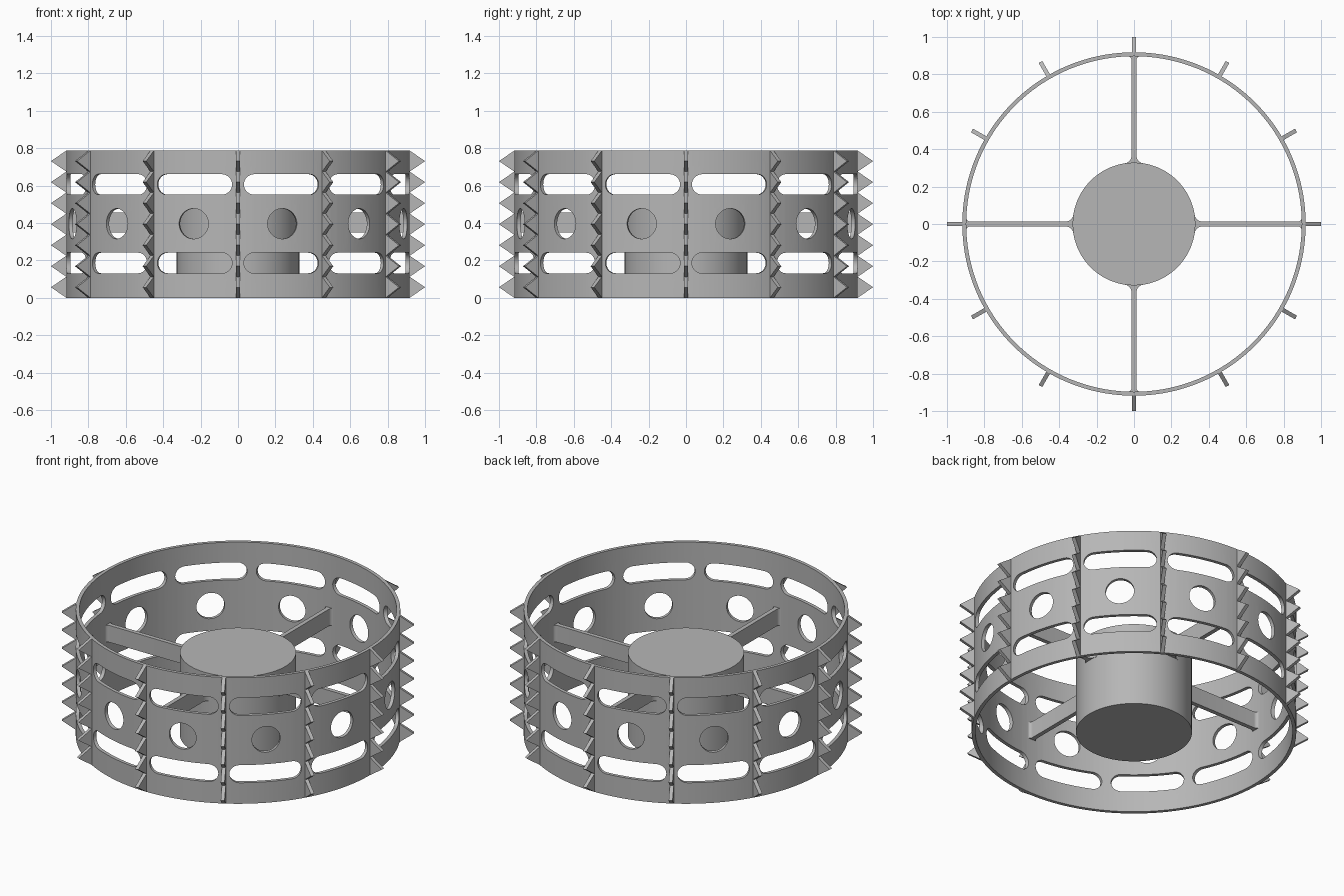
import bpy, bmesh
from math import pi, sin, cos, radians
from mathutils import Matrix, Vector

if "Cube" in bpy.data.objects:
    bpy.data.objects.remove(bpy.data.objects["Cube"])

HEIGHT, R_OUT, R_IN, HUB_R = 0.787, 0.918, 0.897, 0.328
SECTORS, TEETH = 12, 7

steel = bpy.data.materials.new("grey steel")
steel.use_nodes = True
grey = (0.47, 0.47, 0.47, 1)
steel.diffuse_color = grey
steel.node_tree.nodes["Principled BSDF"].inputs["Base Color"].default_value = grey


def finish(name, bm):
    bmesh.ops.recalc_face_normals(bm, faces=bm.faces)
    mesh = bpy.data.meshes.new(name)
    bm.to_mesh(mesh)
    bm.free()
    mesh.materials.append(steel)
    ob = bpy.data.objects.new(name, mesh)
    bpy.context.collection.objects.link(ob)
    return ob


def smooth(ob):
    bpy.ops.object.select_all(action='DESELECT')
    ob.select_set(True)
    bpy.context.view_layer.objects.active = ob
    bpy.ops.object.shade_smooth_by_angle(angle=radians(30))


def prism(bm, points, offset, matrix=Matrix()):
    """Extrude a closed outline of 3D points along an offset."""
    offset = Vector(offset)
    a = [bm.verts.new(matrix @ Vector(p)) for p in points]
    b = [bm.verts.new(matrix @ (Vector(p) + offset)) for p in points]
    bm.faces.new(a)
    bm.faces.new(b[::-1])
    for i in range(len(a)):
        j = (i + 1) % len(a)
        bm.faces.new((a[i], b[i], b[j], a[j]))


def arc(cx, cy, r, start, end, n=12):
    return [(cx + r * cos(start + (end - start) * i / n),
             cy + r * sin(start + (end - start) * i / n)) for i in range(n + 1)]


def turn(degrees):
    return Matrix.Rotation(radians(degrees), 4, 'Z')


# Outer rim: a thin profile spun round the axis
bm = bmesh.new()
profile = [bm.verts.new((r, 0, z)) for r, z in
           ((R_IN, 0), (R_OUT, 0), (R_OUT, HEIGHT), (R_IN, HEIGHT))]
edges = [bm.edges.new((profile[i], profile[(i + 1) % 4])) for i in range(4)]
bmesh.ops.spin(bm, geom=profile + edges, cent=(0, 0, 0), axis=(0, 0, 1),
               angle=2 * pi, steps=144, use_merge=True)
bmesh.ops.remove_doubles(bm, verts=bm.verts, dist=0.0001)
rim = finish("rim", bm)

# Rounded slots and round holes punched through every sector
bm = bmesh.new()
half, r = 0.207, 0.055
for k in range(SECTORS):
    m = turn(15 + 30 * k)
    for z in (0.186, 0.606):
        slot = arc(half - r, z, r, -pi / 2, pi / 2) + arc(r - half, z, r, pi / 2, 3 * pi / 2)
        prism(bm, [(0.84, y, h) for y, h in slot], (0.14, 0, 0), m)
    hole = arc(0, 0.396, 0.081, 0, 2 * pi, 40)[:-1]
    prism(bm, [(0.84, y, h) for y, h in hole], (0.14, 0, 0), m)
cutter = finish("slot_cutter", bm)
cutter.hide_render = True
mod = rim.modifiers.new("holes", 'BOOLEAN')
mod.operation, mod.solver, mod.object = 'DIFFERENCE', 'EXACT', cutter
bpy.context.view_layer.objects.active = rim
bpy.ops.object.modifier_apply(modifier=mod.name)
bpy.data.objects.remove(cutter)
smooth(rim)

# Rows of triangular teeth between the sectors
bm = bmesh.new()
pitch, thick = HEIGHT / TEETH, 0.022
for k in range(SECTORS):
    for i in range(TEETH):
        z = pitch * i
        tooth = [(0.912, z), (R_OUT, z), (1.0, z + pitch / 2),
                 (R_OUT, z + pitch), (0.912, z + pitch)]
        prism(bm, [(x, -thick / 2, h) for x, h in tooth], (0, thick, 0), turn(30 * k))
finish("rim_teeth", bm)

# Central hub
bm = bmesh.new()
bmesh.ops.create_cone(bm, cap_ends=True, segments=96, radius1=HUB_R, radius2=HUB_R,
                      depth=0.518, matrix=Matrix.Translation((0, 0, 0.259)))
smooth(finish("hub", bm))

# Four spokes, filleted where they meet the hub and the rim
w, big, small = 0.0133, 0.042, 0.022
start, end = HUB_R - 0.004, R_IN + 0.001
side = ([(start - 0.02, w + big)] + arc(start + big, w + big, big, pi, 1.5 * pi, 8)
        + arc(end - small, w + small, small, 1.5 * pi, 2 * pi, 8)
        + [(end + 0.008, w + small)])
outline = side + [(x, -y) for x, y in reversed(side)]
for k, name in enumerate(("left", "back", "right", "front")):
    bm = bmesh.new()
    prism(bm, [(x, y, 0.35) for x, y in outline], (0, 0, 0.105), turn(90 * k))
    smooth(finish(name + "_spoke", bm))
